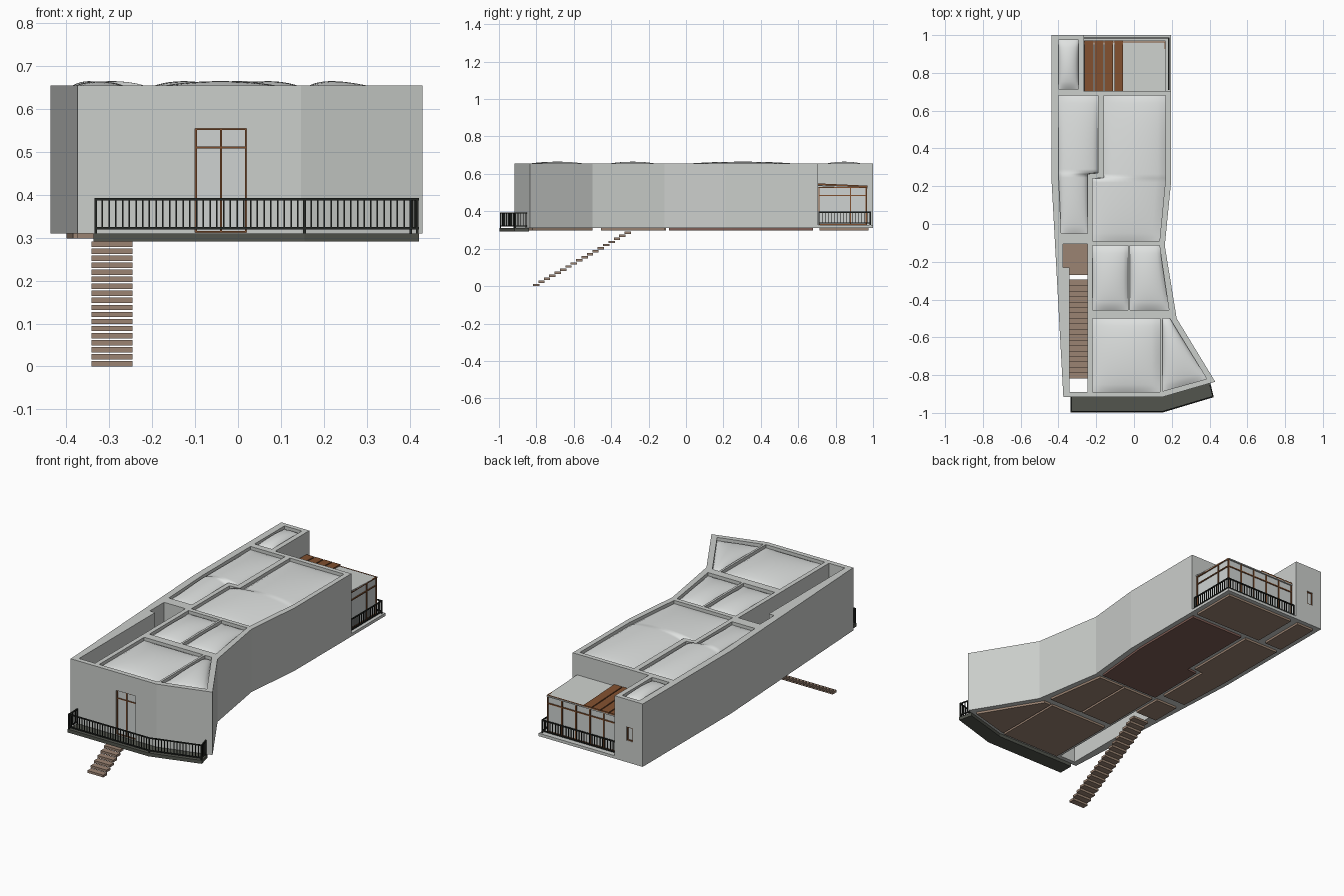
import bpy, bmesh
from mathutils import Vector

old = bpy.data.objects.get("Cube")
if old:
    bpy.data.objects.remove(old, do_unlink=True)


def material(name, r, g, b):
    m = bpy.data.materials.new(name)
    m.use_nodes = True
    m.diffuse_color = (r, g, b, 1)
    bsdf = m.node_tree.nodes["Principled BSDF"]
    bsdf.inputs["Base Color"].default_value = (r, g, b, 1)
    bsdf.inputs["Roughness"].default_value = 0.8
    return m


WALL = material("light grey concrete", 0.60, 0.62, 0.60)
ROOF = material("pale roof", 0.74, 0.76, 0.75)
GLASS = material("pale glass", 0.62, 0.65, 0.64)
TAUPE = material("taupe boards", 0.33, 0.23, 0.17)
DARKWOOD = material("red brown boards", 0.21, 0.11, 0.09)
FRAME = material("brown timber", 0.22, 0.08, 0.028)
DECK = material("dark green grey", 0.085, 0.09, 0.075)
RAIL = material("black metal", 0.018, 0.021, 0.018)


def finish(bm, name, mat):
    bmesh.ops.recalc_face_normals(bm, faces=bm.faces)
    me = bpy.data.meshes.new(name)
    bm.to_mesh(me)
    bm.free()
    ob = bpy.data.objects.new(name, me)
    ob.data.materials.append(mat)
    bpy.context.collection.objects.link(ob)
    return ob


def prism(bm, pts, z0, z1):
    face = bm.faces.new([bm.verts.new((x, y, z0)) for x, y in pts])
    top = bmesh.ops.extrude_face_region(bm, geom=[face])["geom"]
    verts = [v for v in top if isinstance(v, bmesh.types.BMVert)]
    bmesh.ops.translate(bm, verts=verts, vec=(0, 0, z1 - z0))


def box(bm, x0, x1, y0, y1, z0, z1):
    prism(bm, [(x0, y0), (x1, y0), (x1, y1), (x0, y1)], z0, z1)


def bar(bm, a, b, t):
    # square bar between two points
    a, b = Vector(a), Vector(b)
    d = b - a
    q = d.to_track_quat("Z", "Y")
    vs = bmesh.ops.create_cube(bm, size=1)["verts"]
    for v in vs:
        c = Vector((v.co.x * t, v.co.y * t, v.co.z * (d.length + t)))
        v.co = q @ c + (a + b) / 2


def railing(name, path, z0, z1, step):
    bm = bmesh.new()
    for (ax, ay), (bx, by) in zip(path, path[1:]):
        for z in (z0, z1):
            bar(bm, (ax, ay, z), (bx, by, z), 0.006)
        n = max(1, round(((bx - ax) ** 2 + (by - ay) ** 2) ** 0.5 / step))
        for i in range(n + 1):
            x, y = ax + (bx - ax) * i / n, ay + (by - ay) * i / n
            bar(bm, (x, y, z0 - (0.012 if i in (0, n) else 0)), (x, y, z1),
                0.006 if i in (0, n) else 0.0035)
    finish(bm, name, RAIL)


def pillow(name, rows):
    # domed roof panel swept through its cross rows
    bm = bmesh.new()
    n = 16
    lines = []
    for k, (p, q) in enumerate(zip(rows, rows[1:])):
        m = max(1, round(abs(p[1] - q[1]) / 0.02))
        for i in range(m + (k == len(rows) - 2)):
            lines.append([a + (b - a) * i / m for a, b in zip(p, q)])
    ya, yb = lines[0][1], lines[-1][1]
    grid = []
    for xl, yl, xr, yr in lines:
        v = 2 * (yl - ya) / (yb - ya) - 1
        row = []
        for j in range(n + 1):
            s = j / n
            u = 2 * s - 1
            h = (max(0, (1 - u * u) * (1 - v * v))) ** 0.6
            row.append(bm.verts.new((xl + (xr - xl) * s, yl + (yr - yl) * s,
                                     0.637 + 0.028 * h)))
        grid.append(row)
    for r0, r1 in zip(grid, grid[1:]):
        for j in range(n):
            bm.faces.new((r0[j], r1[j], r1[j + 1], r0[j + 1]))
    ob = finish(bm, name, ROOF)
    if ob.data.polygons[0].normal.z < 0:
        ob.data.flip_normals()
    ob.data.shade_smooth()


# rooms as rows of (left x, left y, right x, right y)
def level(*rows):
    return [(xl, y, xr, y) for y, xl, xr in rows]


rooms = {
    "tower": level((0.975, -0.40, -0.295), (0.715, -0.40, -0.295)),
    "west_room": level((0.68, -0.40, -0.19), (0.27, -0.40, -0.19),
                       (0.265, -0.40, -0.245), (-0.05, -0.385, -0.245)),
    "hall": level((0.68, -0.16, 0.168), (0.245, -0.16, 0.168),
                  (0.24, -0.22, 0.167), (-0.09, -0.22, 0.135)),
    "middle_room": level((-0.115, -0.22, -0.032), (-0.455, -0.22, -0.032)),
    "east_room": level((-0.115, -0.02, 0.135), (-0.455, -0.02, 0.185)),
    "front_room": level((-0.50, -0.22, 0.138), (-0.89, -0.22, 0.138)),
    "corner_room": [(0.15, -0.50, 0.19, -0.50), (0.15, -0.885, 0.385, -0.82)],
}
outlines = {k: [(r[0], r[1]) for r in rows] + [(r[2], r[3]) for r in rows[::-1]]
            for k, rows in rooms.items()}

# outer walls, hollowed by the rooms, the stair shaft, the door and the window
bm = bmesh.new()
prism(bm, [(-0.437, 1.0), (-0.437, 0.24), (-0.374, -0.917), (0.147, -0.917),
           (0.43, -0.835), (0.226, -0.50), (0.163, -0.115), (0.195, 0.21),
           (0.195, 0.705), (-0.267, 0.705), (-0.267, 1.0)], 0.31, 0.655)
walls = finish(bm, "outer_walls", WALL)

bm = bmesh.new()
for pts in outlines.values():
    prism(bm, pts, 0.2, 0.8)
prism(bm, [(-0.342, -0.89), (-0.245, -0.89), (-0.245, -0.106), (-0.375, -0.106),
           (-0.375, -0.23), (-0.342, -0.23)], 0.2, 0.8)
room_cutter = finish(bm, "room_cutter", WALL)
bm = bmesh.new()
box(bm, -0.10, 0.02, -0.95, -0.88, 0.312, 0.555)
box(bm, -0.378, -0.34, 0.96, 1.05, 0.43, 0.505)
opening_cutter = finish(bm, "opening_cutter", WALL)
bpy.context.view_layer.objects.active = walls
for cutter in (room_cutter, opening_cutter):
    mod = walls.modifiers.new("cut", "BOOLEAN")
    mod.operation, mod.solver, mod.object = "DIFFERENCE", "EXACT", cutter
    bpy.ops.object.modifier_apply(modifier=mod.name)
    bpy.data.objects.remove(cutter, do_unlink=True)

# roof panels and floor boards per room
for name, rows in rooms.items():
    pillow(name + "_roof", rows)
    bm = bmesh.new()
    prism(bm, outlines[name], 0.298, 0.314)
    finish(bm, name + "_floor", DARKWOOD if name == "hall" else TAUPE)

# stair landing and treads
bm = bmesh.new()
box(bm, -0.375, -0.245, -0.27, -0.106, 0.298, 0.312)
finish(bm, "stair_landing", TAUPE)
bm = bmesh.new()
steps = 18
for i in range(steps):
    y, z = -0.815 + i * 0.0288, i * 0.0164
    box(bm, -0.342, -0.246, y - 0.003, y + 0.031, z, z + 0.0125)
finish(bm, "stair_treads", TAUPE)

# front balcony
bm = bmesh.new()
prism(bm, [(-0.337, -0.912), (-0.337, -0.997), (0.155, -0.997),
           (0.422, -0.917), (0.404, -0.84), (0.147, -0.912)], 0.291, 0.3095)
finish(bm, "balcony_deck", DECK)
railing("balcony_railing", [(-0.332, -0.92), (-0.332, -0.992), (0.155, -0.992),
                            (0.418, -0.913), (0.403, -0.855)], 0.322, 0.39, 0.0158)

# front door
bm = bmesh.new()
box(bm, -0.10, 0.02, -0.905, -0.90, 0.312, 0.555)
finish(bm, "door_glass", GLASS)
bm = bmesh.new()
for x in (-0.098, -0.040, 0.018):
    bar(bm, (x, -0.908, 0.314), (x, -0.908, 0.553), 0.0045)
for z in (0.314, 0.51, 0.553):
    bar(bm, (-0.098, -0.908, z), (0.018, -0.908, z), 0.0045)
finish(bm, "door_frame", FRAME)

# tower window
bm = bmesh.new()
box(bm, -0.378, -0.34, 0.985, 0.99, 0.43, 0.505)
finish(bm, "window_glass", GLASS)
bm = bmesh.new()
for x in (-0.376, -0.342):
    bar(bm, (x, 0.995, 0.432), (x, 0.995, 0.503), 0.005)
for z in (0.432, 0.503):
    bar(bm, (-0.376, 0.995, z), (-0.342, 0.995, z), 0.005)
finish(bm, "window_frame", FRAME)

# rear terrace slab and its underside boards
bm = bmesh.new()
box(bm, -0.268, 0.195, 0.70, 1.0, 0.31, 0.326)
finish(bm, "terrace_slab", WALL)
bm = bmesh.new()
box(bm, -0.25, 0.168, 0.715, 0.975, 0.298, 0.312)
finish(bm, "terrace_floor", TAUPE)
railing("terrace_railing", [(-0.262, 0.985), (0.184, 0.985), (0.184, 0.712)],
        0.338, 0.395, 0.0158)

# glazed garden room
bm = bmesh.new()
box(bm, -0.266, 0.163, 0.70, 0.962, 0.32, 0.53)
finish(bm, "garden_room_glass", GLASS)
bm = bmesh.new()
for x in (-0.262, -0.177, -0.092, -0.007, 0.078, 0.165):
    bar(bm, (x, 0.964, 0.328), (x, 0.964, 0.528), 0.006)
for y in (0.711, 0.88):
    bar(bm, (0.165, y, 0.328), (0.165, y, 0.528), 0.006)
for z in (0.33, 0.485, 0.528):
    bar(bm, (-0.262, 0.964, z), (0.165, 0.964, z), 0.006)
    bar(bm, (0.165, 0.711, z), (0.165, 0.964, z), 0.006)
finish(bm, "garden_room_frame", FRAME)


def sloped_sheet(bm, x0, x1, lift, thick):
    vs = bmesh.ops.create_cube(bm, size=1)["verts"]
    for v in vs:
        y = 0.838 + v.co.y * 0.266
        z = 0.538 - (y - 0.705) * 0.045 + lift + v.co.z * thick
        v.co = ((x0 + x1) / 2 + v.co.x * (x1 - x0), y, z)


bm = bmesh.new()
sloped_sheet(bm, -0.266, 0.168, 0, 0.006)
finish(bm, "garden_room_roof", WALL)
bm = bmesh.new()
for i in range(4):
    x = -0.262 + i * 0.0525
    sloped_sheet(bm, x, x + 0.047, 0.007, 0.008)
finish(bm, "roof_planks", FRAME)
